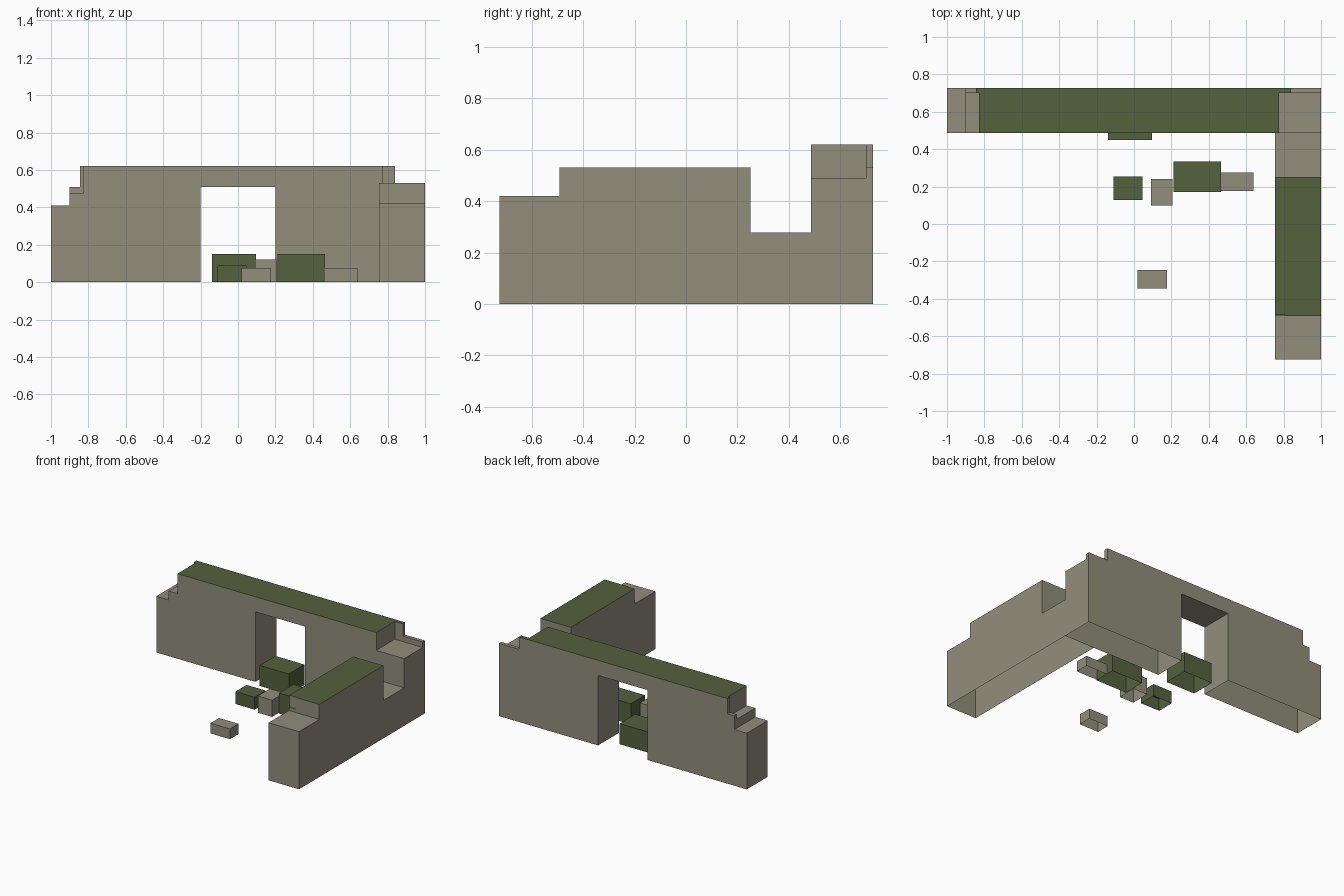
import bpy
import bmesh

cube = bpy.data.objects.get("Cube")
if cube:
    bpy.data.objects.remove(cube, do_unlink=True)


def material(name, rgb):
    mat = bpy.data.materials.new(name)
    mat.use_nodes = True
    mat.diffuse_color = (*rgb, 1)
    bsdf = next(n for n in mat.node_tree.nodes if n.type == 'BSDF_PRINCIPLED')
    bsdf.inputs["Base Color"].default_value = (*rgb, 1)
    bsdf.inputs["Roughness"].default_value = 0.9
    return mat


STONE = material("weathered stone", (0.287, 0.27, 0.202))
MOSS = material("moss green", (0.089, 0.119, 0.048))


def masonry(name, xs, ys, span, moss_height):
    """Hollow, open-bottomed masonry from a grid of cells.
    span(x, y) gives the bottom and top of a cell; high tops are mossy."""
    bm = bmesh.new()
    nx, ny = len(xs) - 1, len(ys) - 1

    def cell(i, j):
        if 0 <= i < nx and 0 <= j < ny:
            return span((xs[i] + xs[i + 1]) / 2, (ys[j] + ys[j + 1]) / 2)
        return None

    def face(points, mossy=False):
        f = bm.faces.new([bm.verts.new(p) for p in points])
        f.material_index = int(mossy)

    for i in range(nx):
        for j in range(ny):
            low, high = cell(i, j)
            x0, x1, y0, y1 = xs[i], xs[i + 1], ys[j], ys[j + 1]
            ring = [(x0, y0), (x1, y0), (x1, y1), (x0, y1)]
            face([(x, y, high) for x, y in ring], high >= moss_height)
            if low > 0:
                face([(x, y, low) for x, y in reversed(ring)])
            # side faces only where the neighbour leaves them exposed
            for k, (di, dj) in enumerate([(0, -1), (1, 0), (0, 1), (-1, 0)]):
                a, b = ring[k], ring[(k + 1) % 4]
                other = cell(i + di, j + dj)
                gaps = [(low, other[0]), (other[1], high)] if other else [(low, high)]
                for z0, z1 in gaps:
                    if z1 > z0:
                        face([(*a, z0), (*b, z0), (*b, z1), (*a, z1)])
    bmesh.ops.remove_doubles(bm, verts=bm.verts, dist=0.0005)
    mesh = bpy.data.meshes.new(name)
    bm.to_mesh(mesh)
    bm.free()
    mesh.materials.append(STONE)
    mesh.materials.append(MOSS)
    obj = bpy.data.objects.new(name, mesh)
    bpy.context.collection.objects.link(obj)
    return obj


# Back wall: doorway in the middle, crumbled steps at both ends
def back_span(x, y):
    rear = y > 0.70
    if abs(x) < 0.2:
        return 0.51, 0.62
    if x < -0.9:
        return 0, 0.41
    if x < (-0.845 if rear else -0.83):
        return 0, 0.51 if rear else 0.475
    if x > (0.84 if rear else 0.775):
        return 0, 0.53 if rear else 0.49
    return 0, 0.62


masonry("back_wall", [-1, -0.9, -0.845, -0.83, -0.2, 0.2, 0.775, 0.84, 1],
        [0.487, 0.70, 0.727], back_span, 0.6)


# Side wall: low front end, mossy middle, deep gap beside the back wall
def side_span(x, y):
    if y < -0.492:
        return 0, 0.42
    if y > 0.25:
        return 0, 0.277
    if y < -0.487 and x < 0.81:
        return 0, 0.445
    return 0, 0.53


masonry("side_wall", [0.755, 0.81, 1], [-0.725, -0.492, -0.487, 0.25, 0.487],
        side_span, 0.5)


# Fallen blocks: name, x range, y range, height, mossy
blocks = [
    ("doorway_block", (-0.14, 0.095), (0.45, 0.63), 0.15, True),
    ("low_mossy_block", (-0.11, 0.045), (0.127, 0.255), 0.09, True),
    ("upright_block", (0.09, 0.205), (0.10, 0.24), 0.122, False),
    ("large_mossy_block", (0.212, 0.465), (0.17, 0.333), 0.15, True),
    ("flat_block", (0.465, 0.64), (0.177, 0.275), 0.075, False),
    ("front_block", (0.02, 0.177), (-0.345, -0.247), 0.075, False),
]
for name, xr, yr, height, mossy in blocks:
    block = masonry(name, xr, yr, lambda x, y: (0, height), 1)
    if mossy:
        for poly in block.data.polygons:
            poly.material_index = 1
